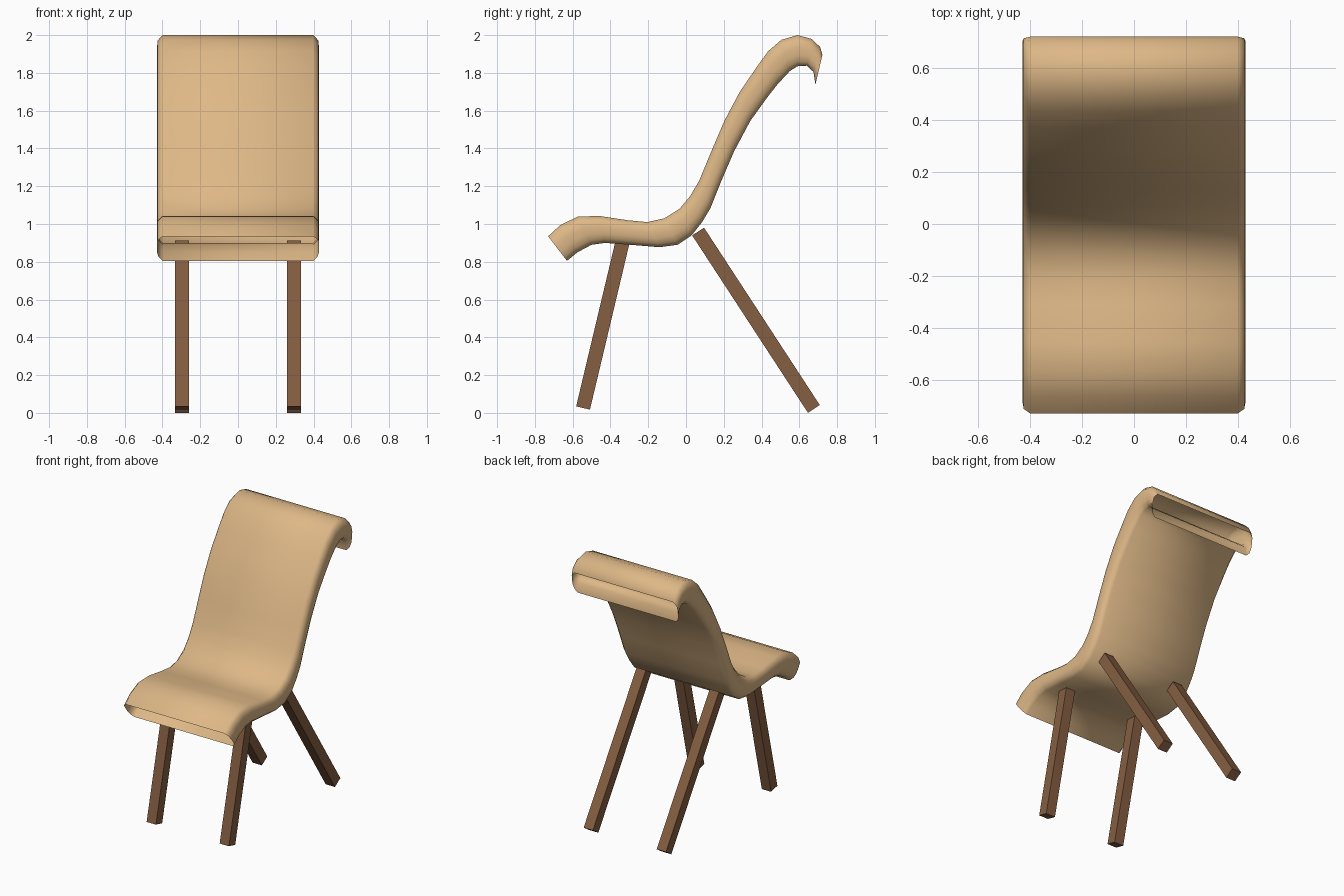
import bpy, math
from mathutils import Vector

if "Cube" in bpy.data.objects:
    bpy.data.objects.remove(bpy.data.objects["Cube"])


def material(name, rgb):
    m = bpy.data.materials.new(name)
    m.diffuse_color = (*rgb, 1)
    m.use_nodes = True
    m.node_tree.nodes["Principled BSDF"].inputs["Base Color"].default_value = m.diffuse_color
    return m


tan = material("tan wood", (0.730, 0.479, 0.242))
brown = material("dark brown wood", (0.235, 0.112, 0.054))


def make(name, verts, faces, mat):
    me = bpy.data.meshes.new(name)
    me.from_pydata(verts, [], faces)
    me.materials.append(mat)
    ob = bpy.data.objects.new(name, me)
    bpy.context.collection.objects.link(ob)
    return ob


# Seat shell: side profile of the sitting surface and of the underside (y, z)
upper = [(-.73, .935), (-.665, .995), (-.57, 1.04), (-.455, 1.042), (-.31, 1.02),
         (-.205, 1.01), (-.115, 1.03), (-.035, 1.08), (.02, 1.145), (.07, 1.23),
         (.13, 1.375), (.205, 1.55), (.285, 1.70), (.37, 1.825), (.435, 1.915),
         (.505, 1.975), (.59, 2.0), (.665, 1.98), (.71, 1.937), (.722, 1.895)]
lower = [(-.63, .805), (-.575, .85), (-.5, .89), (-.43, .9), (-.27, .888),
         (-.14, .877), (-.045, .89), (.03, .94), (.085, 1.01), (.13, 1.085),
         (.19, 1.235), (.255, 1.385), (.34, 1.545), (.43, 1.67), (.485, 1.74),
         (.55, 1.81), (.59, 1.835), (.64, 1.838), (.675, 1.805), (.685, 1.737)]
# Half cross-section: (half width, depth through the thickness)
half = [(.40, 0), (.425, .17), (.429, .4), (.429, .65), (.42, .85), (.398, 1)]
section = half + [(-x, t) for x, t in reversed(half)]
n = len(section)
verts = [(x, u[0] + (l[0] - u[0]) * t, u[1] + (l[1] - u[1]) * t)
         for u, l in zip(upper, lower) for x, t in section]
# The tube is hollow and open at both ends
faces = [(r * n + i, r * n + (i + 1) % n, (r + 1) * n + (i + 1) % n, (r + 1) * n + i)
         for r in range(len(upper) - 1) for i in range(n)]
shell = make("seat_shell", verts, [f[::-1] for f in faces], tan)
# Faces must point outward: the sitting surface looks up
me = shell.data
me.update()
if me.polygons[n * 4 + n - 1].normal.z < 0:
    me.flip_normals()
bpy.context.view_layer.objects.active = shell
shell.select_set(True)
bpy.ops.object.shade_smooth_by_angle(angle=math.radians(60))


# Square legs leaning in the side plane
def leg(name, x, foot, top, w=.075):
    a, b = Vector((x, *foot)), Vector((x, *top))
    d = (b - a).normalized()
    side = d.cross(Vector((1, 0, 0))) * w / 2
    out = Vector((w / 2, 0, 0))
    vs = [p + s for p in (a, b) for s in (out + side, out - side, -out - side, -out + side)]
    fs = [(0, 1, 2, 3), (7, 6, 5, 4)] + [(i, i + 4, (i + 1) % 4 + 4, (i + 1) % 4) for i in range(4)]
    ob = make(name, vs, fs, brown)
    ob.data.update()
    if ob.data.polygons[0].normal.dot(d) > 0:
        ob.data.flip_normals()


for label, s in (("left", -1), ("right", 1)):
    leg("front_leg_" + label, s * .296, (-.545, .026), (-.336, .905))
    leg("back_leg_" + label, s * .296, (.677, .021), (.064, .96))
